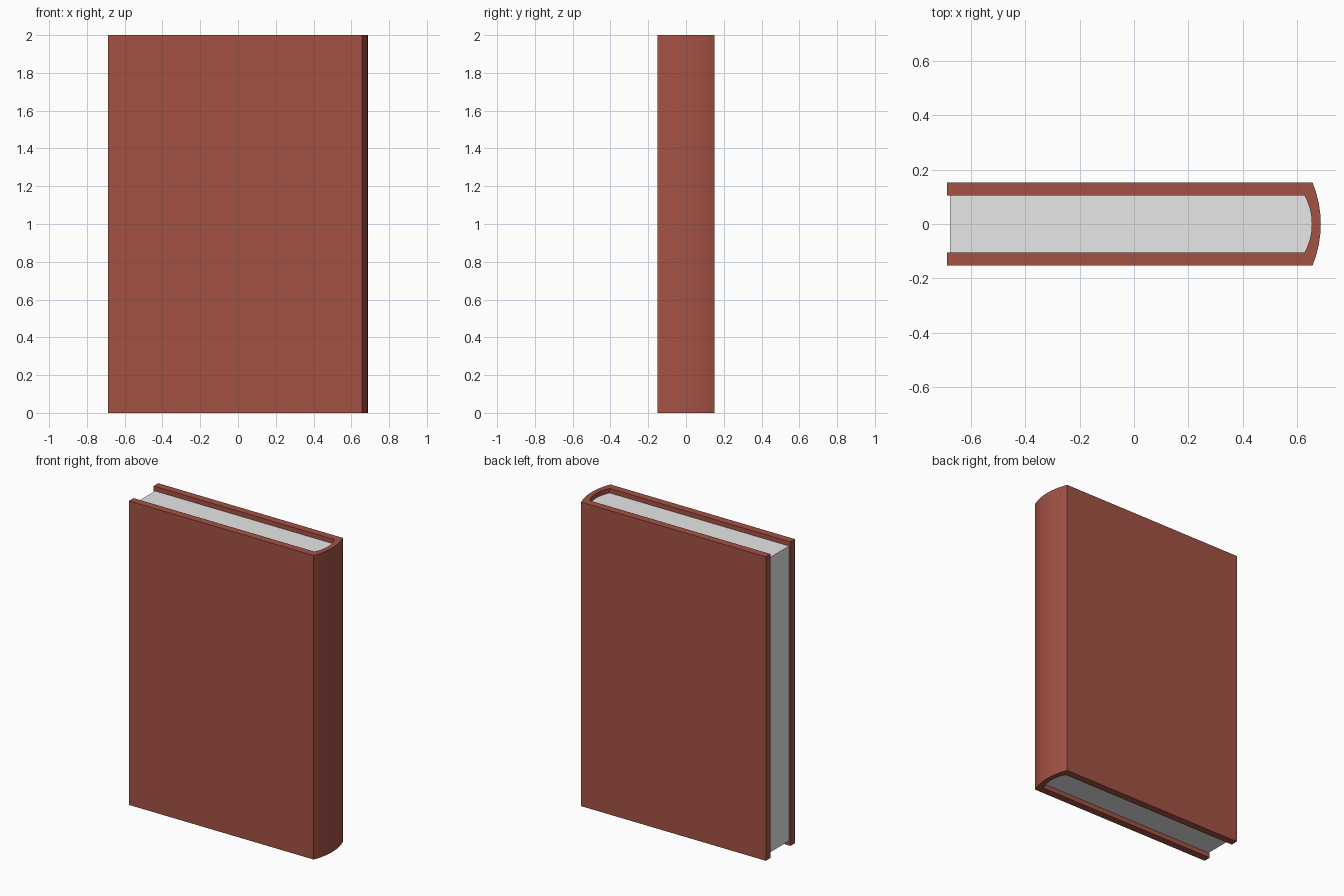
import bpy, bmesh

if "Cube" in bpy.data.objects:
    bpy.data.objects.remove(bpy.data.objects["Cube"])

HALF_X, HALF_Y, HEIGHT = 0.687, 0.152, 2.0
SEGMENTS = 8


def material(name, colour):
    m = bpy.data.materials.new(name)
    m.diffuse_color = (*colour, 1.0)
    m.use_nodes = True
    m.node_tree.nodes["Principled BSDF"].inputs["Base Color"].default_value = m.diffuse_color
    return m


def spine_curve(edge_x, apex_x, half_y):
    """Shallow arc from -half_y to +half_y, bulging towards +x."""
    sag = apex_x - edge_x
    radius = (half_y ** 2 + sag ** 2) / (2 * sag)
    points = []
    for i in range(SEGMENTS + 1):
        y = -half_y + 2 * half_y * i / SEGMENTS
        points.append((apex_x - radius + (radius ** 2 - y ** 2) ** 0.5, y))
    return points


def add_object(name, bm, mat):
    bmesh.ops.recalc_face_normals(bm, faces=bm.faces)
    mesh = bpy.data.meshes.new(name)
    bm.to_mesh(mesh)
    bm.free()
    mesh.materials.append(mat)
    bpy.context.collection.objects.link(bpy.data.objects.new(name, mesh))


def extrude_up(bm, z0, z1):
    """Raise the flat profile faces from z0 to z1."""
    result = bmesh.ops.extrude_face_region(bm, geom=bm.faces[:], use_keep_orig=True)
    verts = [g for g in result["geom"] if isinstance(g, bmesh.types.BMVert)]
    bmesh.ops.translate(bm, verts=verts, vec=(0, 0, z1 - z0))


red = material("cover red", (0.368, 0.084, 0.059))
paper = material("paper grey", (0.8, 0.8, 0.8))

inner_y = 0.104
outer = spine_curve(0.657, HALF_X, HALF_Y)
inner = spine_curve(0.628, 0.654, inner_y)

# cover: U-shaped strip of quads (front board, curved spine, back board)
outer_path = [(-HALF_X, -HALF_Y)] + outer + [(-HALF_X, HALF_Y)]
inner_path = [(-HALF_X, -inner_y)] + inner + [(-HALF_X, inner_y)]
bm = bmesh.new()
a = [bm.verts.new((x, y, 0)) for x, y in outer_path]
b = [bm.verts.new((x, y, 0)) for x, y in inner_path]
for i in range(len(a) - 1):
    bm.faces.new((a[i], a[i + 1], b[i + 1], b[i]))
extrude_up(bm, 0, HEIGHT)
add_object("cover", bm, red)

# pages: block filling the cover, set back slightly at top, bottom and fore edge
inset = 0.03
page_path = [(-0.677, -inner_y)] + inner + [(-0.677, inner_y)]
bm = bmesh.new()
bm.faces.new([bm.verts.new((x, y, inset)) for x, y in page_path])
extrude_up(bm, inset, HEIGHT - inset)
add_object("pages", bm, paper)
